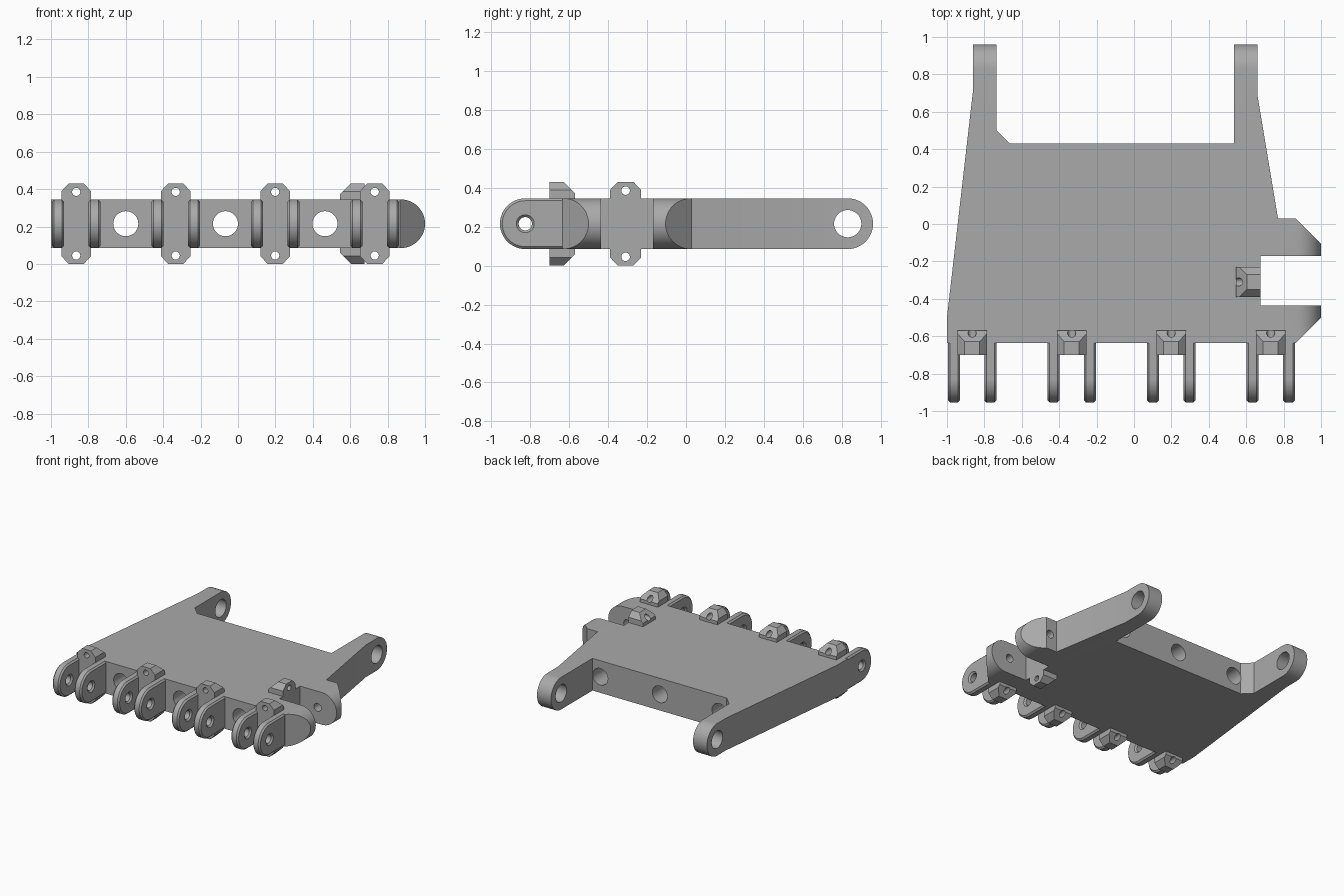
import bpy, bmesh, math
from mathutils import Matrix, Vector

if "Cube" in bpy.data.objects:
    bpy.data.objects.remove(bpy.data.objects["Cube"], do_unlink=True)

C = 0.215       # mid height of the plate
R = 0.13        # half thickness, also the end radius

grey = bpy.data.materials.new("plain grey")
grey.use_nodes = True
grey.diffuse_color = (0.4, 0.4, 0.4, 1)
grey.node_tree.nodes["Principled BSDF"].inputs["Base Color"].default_value = (0.4, 0.4, 0.4, 1)


def prism(name, pts, axis, lo, hi):
    """Extrude a 2D outline along an axis (the other two axes in order)."""
    def place(p, h):
        v = list(p)
        v.insert("xyz".index(axis), h)
        return Vector(v)
    bm = bmesh.new()
    face = bm.faces.new([bm.verts.new(place(p, lo)) for p in pts])
    ext = bmesh.ops.extrude_face_region(bm, geom=[face])
    moved = [g for g in ext["geom"] if isinstance(g, bmesh.types.BMVert)]
    bmesh.ops.translate(bm, verts=moved, vec=place((0, 0), hi - lo))
    bmesh.ops.recalc_face_normals(bm, faces=bm.faces)
    me = bpy.data.meshes.new(name)
    bm.to_mesh(me)
    bm.free()
    me.materials.append(grey)
    ob = bpy.data.objects.new(name, me)
    bpy.context.collection.objects.link(ob)
    return ob


def circle(a, b, r, n=40):
    return [(a + r * math.cos(2 * math.pi * i / n), b + r * math.sin(2 * math.pi * i / n)) for i in range(n)]


def round_bar(start, centre, sign=1, n=24):
    """Bar outline with one semicircular end."""
    arc = [(centre + sign * R * math.cos(t), C + R * math.sin(t))
           for t in (math.pi * (i / n - 0.5) for i in range(n + 1))]
    return [(start, C - R)] + arc + [(start, C + R)]


def apply(ob, mod):
    bpy.context.view_layer.objects.active = ob
    bpy.ops.object.modifier_apply(modifier=mod.name)


def boolean(ob, cutter, op="DIFFERENCE"):
    mod = ob.modifiers.new("cut", "BOOLEAN")
    mod.operation, mod.object, mod.solver = op, cutter, "EXACT"
    apply(ob, mod)
    bpy.data.objects.remove(cutter, do_unlink=True)


def smooth(ob):
    bpy.ops.object.select_all(action="DESELECT")
    ob.select_set(True)
    bpy.context.view_layer.objects.active = ob
    bpy.ops.object.shade_smooth_by_angle(angle=math.radians(25))


def copy(ob, name, matrix):
    new = ob.copy()
    new.name = name
    new.matrix_world = matrix
    bpy.context.collection.objects.link(new)
    return new


# Main plate with rear arms and side ears
outline = [(-1, -0.635), (-1, -0.5), (-0.86, 0.72), (-0.86, 1.1), (-0.735, 1.1),
           (-0.735, 0.5), (-0.665, 0.43), (0.535, 0.43), (0.535, 1.1), (0.66, 1.1),
           (0.66, 0.69), (0.77, 0.03), (0.865, 0.03), (1.01, -0.115), (1.01, -0.17),
           (0.675, -0.17), (0.675, -0.435), (1.01, -0.435), (1.01, -0.49), (0.865, -0.635)]
plate = prism("plate", outline, "z", C - 0.2, C + 0.2)
boolean(plate, prism("arm_rounding", round_bar(-2, 0.83), "x", -2, 2), "INTERSECT")
boolean(plate, prism("ear_rounding", round_bar(-2, 0.87), "y", -2, 2), "INTERSECT")

# Pin holes in the arms, long bores through the plate, ear pin holes
boolean(plate, prism("arm_hole", circle(0.83, C, 0.07), "x", -2, 2))
for x in (-0.6, -0.067, 0.465):
    boolean(plate, prism("bore", circle(x, C, 0.067), "y", -1, 0.6))
boolean(plate, prism("ear_hole", circle(0.83, C, 0.032), "y", -0.58, 0.2))
smooth(plate)

# Front hinge lug with chamfered rim and pin hole
lug = prism("front_lug_1", round_bar(-0.6, -0.825, -1), "x", -0.0325, 0.0325)
boolean(lug, prism("lug_hole", circle(-0.825, C, 0.034), "x", -1, 1))
bevel = lug.modifiers.new("rim", "BEVEL")
bevel.width, bevel.segments, bevel.use_clamp_overlap = 0.012, 1, False
bevel.limit_method, bevel.angle_limit = "ANGLE", math.radians(40)
apply(lug, bevel)
smooth(lug)

# Cable tab: octagonal block with sloped back and small holes, front face at y = 0
H = C
octagon = [(sx * w, C + sz * h) for sx, sz, sw in ((1, 1, 0), (-1, 1, 1), (-1, -1, 0), (1, -1, 1))
           for w, h in (((0.08, H - 0.042), (0.04, H)) if not sw else ((0.04, H), (0.08, H - 0.042)))]
side = [(0, C - H), (0.072, C - H), (0.13, C - H + 0.058),
        (0.13, C + H - 0.058), (0.072, C + H), (0, C + H)]
tab = prism("cable_tab_1", octagon, "y", -0.1, 0.2)
boolean(tab, prism("tab_slope", side, "x", -1, 1), "INTERSECT")
for s in (-1, 1):
    boolean(tab, prism("tab_hole", circle(0, C + s * 0.17, 0.022, 24), "y", -1, 1))
smooth(tab)

# Repeat lugs and tabs along the front, plus one tab in the side slot
for i in range(4):
    x = -0.865 + i * 0.532
    for s in (-1, 1):
        place = Matrix.Translation((x + s * 0.0975, 0, 0))
        if i == 0 and s == -1:
            lug.matrix_world = place
        else:
            copy(lug, f"front_lug_{2 * i + (s + 3) // 2}", place)
    place = Matrix.Translation((x, -0.7, 0))
    if i == 0:
        tab.matrix_world = place
    else:
        copy(tab, f"cable_tab_{i + 1}", place)
copy(tab, "side_cable_tab", Matrix.Translation((0.676, -0.31, 0)) @ Matrix.Rotation(math.pi / 2, 4, "Z"))
